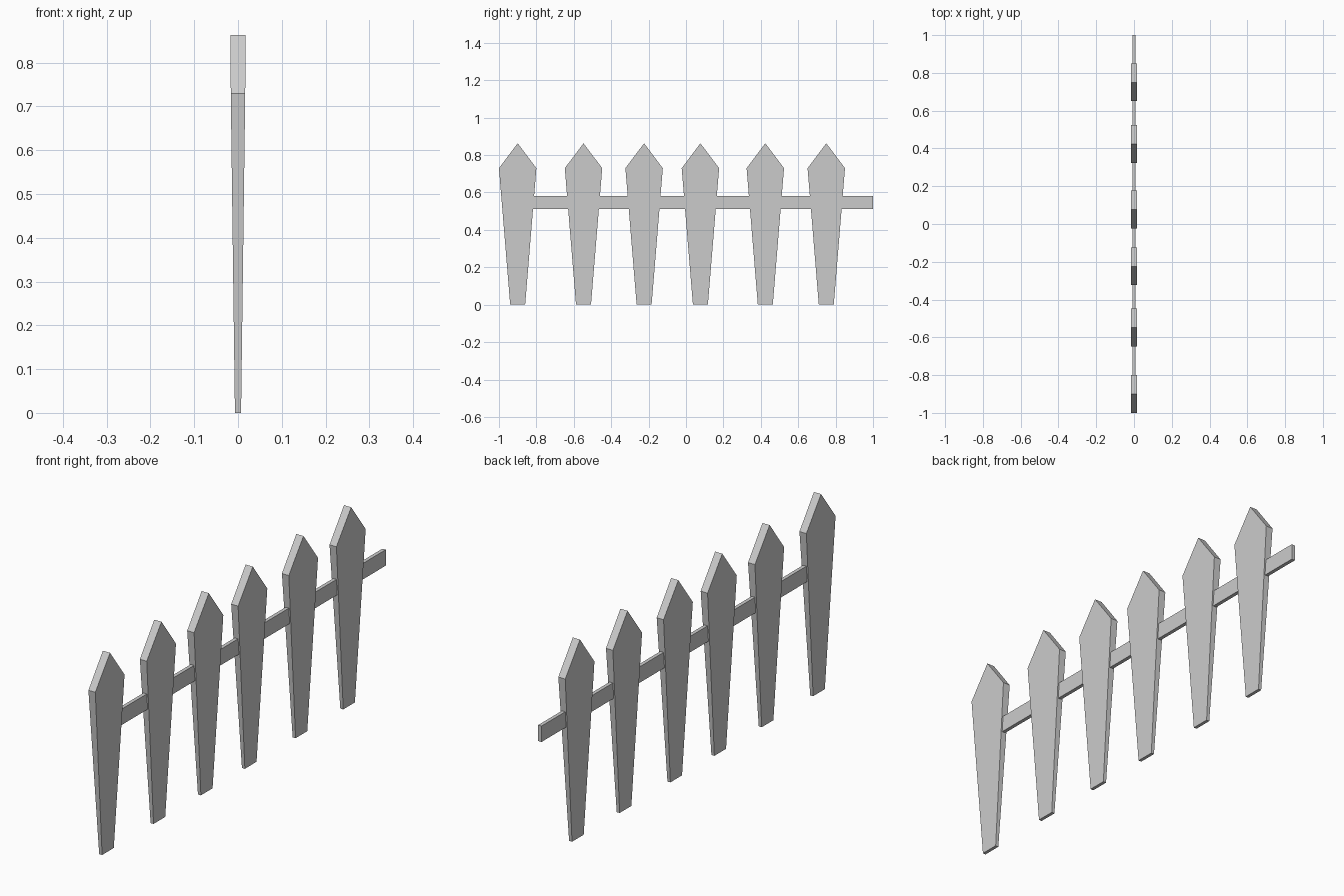
import bpy

if "Cube" in bpy.data.objects:
    bpy.data.objects.remove(bpy.data.objects["Cube"])

# Picket outline rows: height, half width (y), half thickness (x)
ROWS = [(0.0, 0.04, 0.007), (0.73, 0.10, 0.0165), (0.863, 0.0, 0.0172)]
PICKET_Y = [-0.90, -0.548, -0.224, 0.077, 0.424, 0.75]


def add_mesh(name, verts, faces, location=(0, 0, 0)):
    mesh = bpy.data.meshes.new(name)
    mesh.from_pydata(verts, [], faces)
    mesh.update()
    obj = bpy.data.objects.new(name, mesh)
    obj.location = location
    bpy.context.collection.objects.link(obj)
    return obj


def add_picket(index, y):
    (z0, w0, t0), (z1, w1, t1), (z2, _, t2) = ROWS
    verts = []
    for s in (1, -1):
        verts += [(s * t0, -w0, z0), (s * t0, w0, z0), (s * t1, w1, z1),
                  (s * t2, 0, z2), (s * t1, -w1, z1)]
    # Front and back panels, each a tapered quad plus a pointed tip
    faces = [(0, 1, 2, 4), (4, 2, 3), (9, 7, 6, 5), (8, 7, 9)]
    # Edge strip around the outline
    faces += [(i, i + 5, (i + 1) % 5 + 5, (i + 1) % 5) for i in range(5)]
    add_mesh(f"picket_{index}", verts, faces, (0, y, 0))


# Tapered pointed pickets, unevenly spaced
for i, y in enumerate(PICKET_Y, 1):
    add_picket(i, y)

# Horizontal rail running through the pickets
bpy.ops.mesh.primitive_cube_add(size=1, location=(0, 0.05, 0.547))
rail = bpy.context.object
rail.name = "rail"
rail.scale = (0.016, 1.90, 0.069)
